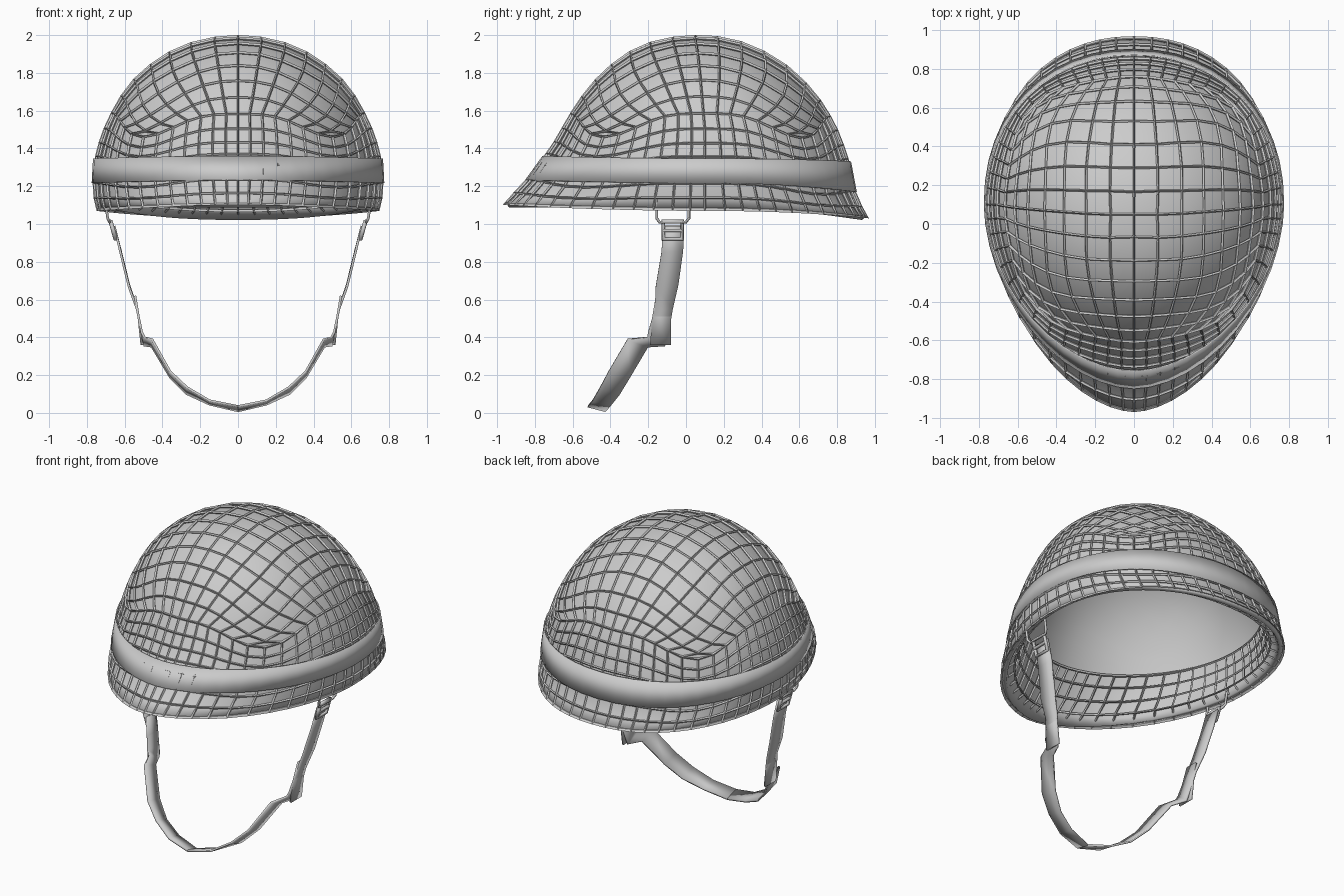
import bpy, bmesh, math
from mathutils import Vector

if "Cube" in bpy.data.objects:
    bpy.data.objects.remove(bpy.data.objects["Cube"])

# Helmet levels, crown to rim: side x, front y, back y, front z, side z, back z, centre y
LEVELS = [Vector(v) for v in (
    (0, .05, .05, 1.984, 1.984, 1.984, .05),
    (.165, -.11, .21, 1.968, 1.968, 1.972, .05),
    (.325, -.26, .37, 1.918, 1.915, 1.92, .06),
    (.46, -.39, .53, 1.83, 1.83, 1.825, .07),
    (.57, -.50, .66, 1.72, 1.725, 1.70, .08),
    (.645, -.585, .74, 1.60, 1.605, 1.585, .09),
    (.70, -.65, .795, 1.49, 1.49, 1.48, .10),
    (.733, -.71, .835, 1.39, 1.385, 1.37, .10),
    (.75, -.775, .865, 1.31, 1.29, 1.27, .10),
    (.752, -.855, .893, 1.20, 1.185, 1.13, .10),
    (.742, -.955, .955, 1.11, 1.085, 1.04, .10))]
RIM = len(LEVELS) - 1
CAP = 5.2   # level at which the square top patch of the net ends


def level(s):
    i = min(int(s), RIM - 1)
    t = s - i
    a, b, c, d = (LEVELS[max(0, min(RIM, i + k))] for k in (-1, 0, 1, 2))
    return .5 * (2*b + (c - a)*t + (2*a - 5*b + 4*c - d)*t*t + (3*b - a - 3*c + d)*t**3)


def surface(s, c, n, out=0.0):
    """Point on the helmet; (c, n) is the plan direction, s beyond RIM folds inside."""
    if s > RIM:
        out -= .055 * min(1, (s - RIM) / .5)
        s = 2 * RIM - s
    x, yf, yb, zf, zs, zb, cy = level(s)
    k = (s / RIM) ** 2
    p = 2 - .25 * k if n < 0 else 2 + .2 * k
    px = math.copysign(abs(c) ** (2 / p), c)
    py = math.copysign(abs(n) ** (2 / p), n)
    ry, rz = (cy - yf, zf) if n < 0 else (yb - cy, zb)
    return Vector(((x + out) * px, cy + (ry + out) * py, zs * c * c + rz * n * n))


def new_object(name, bm, smooth=False):
    me = bpy.data.meshes.new(name)
    bm.to_mesh(me)
    bm.free()
    ob = bpy.data.objects.new(name, me)
    bpy.context.collection.objects.link(ob)
    for f in me.polygons:
        f.use_smooth = smooth
    return ob


def dome(name, rows, smooth):
    bm = bmesh.new()
    bmesh.ops.create_grid(bm, x_segments=14, y_segments=14, size=1)
    # square patch to disc
    for v in bm.verts:
        u, w = v.co.x, v.co.y
        v.co = (u * math.sqrt(1 - w*w/2), w * math.sqrt(1 - u*u/2), 0)
    # rings down to the rim
    edges = [e for e in bm.edges if e.is_boundary]
    for s in rows:
        geom = bmesh.ops.extrude_edge_only(bm, edges=edges)["geom"]
        for v in geom:
            if isinstance(v, bmesh.types.BMVert):
                v.co = v.co.normalized() * (s / CAP)
        edges = [e for e in geom if isinstance(e, bmesh.types.BMEdge) and e.is_boundary]
    # wrap onto the helmet, letting the patch corners hang lower
    for v in bm.verts:
        r = v.co.length
        d = v.co / r if r > 1e-6 else Vector((1, 0, 0))
        s = r * CAP
        fade = r ** 3 if r < 1 else max(0, (RIM - s) / (RIM - CAP))
        v.co = surface(s + 1.1 * fade * (2 * d.x * d.y) ** 4, d.x, d.y)
    bmesh.ops.recalc_face_normals(bm, faces=bm.faces)
    bm.faces.ensure_lookup_table()
    if max(bm.faces, key=lambda f: f.calc_center_median().z).normal.z < 0:
        bmesh.ops.reverse_faces(bm, faces=bm.faces)
    return new_object(name, bm, smooth)


def solidify(ob, thickness, offset):
    m = ob.modifiers.new("thickness", 'SOLIDIFY')
    m.thickness, m.offset = thickness, offset


def strip(name, pairs, closed=False):
    bm = bmesh.new()
    vs = [(bm.verts.new(a), bm.verts.new(b)) for a, b in pairs]
    for p, q in zip(vs, vs[1:] + vs[:1] if closed else vs[1:]):
        bm.faces.new((p[0], p[1], q[1], q[0]))
    bmesh.ops.recalc_face_normals(bm, faces=bm.faces)
    ob = new_object(name, bm)
    bpy.context.view_layer.objects.active = ob
    bpy.ops.object.select_all(action='DESELECT')
    ob.select_set(True)
    bpy.ops.object.shade_smooth_by_angle(angle=math.radians(30))
    return ob


def wire(name, pts, radius, closed=False):
    cu = bpy.data.curves.new(name, 'CURVE')
    cu.dimensions = '3D'
    cu.bevel_depth, cu.bevel_resolution = radius, 1
    sp = cu.splines.new('POLY')
    sp.points.add(len(pts) - 1)
    for p, co in zip(sp.points, pts):
        p.co = (*co, 1)
    sp.use_cyclic_u = closed
    bpy.context.collection.objects.link(bpy.data.objects.new(name, cu))


# Shell
outer_rows = [5.9, 6.6, 7.3, 8.0, 8.7, 9.4, 10]
shell = dome("helmet_shell", outer_rows, True)
solidify(shell, .03, -1)

# Net over the shell, folded in under the rim
net = dome("helmet_net", outer_rows + [10.5, 11.1, 11.8, 12.5], False)
lift = net.modifiers.new("lift", 'DISPLACE')
lift.strength, lift.mid_level = .008, 0
strands = net.modifiers.new("strands", 'WIREFRAME')
strands.thickness, strands.use_even_offset, strands.use_boundary = .018, False, True

# Elastic band
ring = [(math.cos(a), math.sin(a)) for a in (2 * math.pi * i / 48 for i in range(48))]
band = strip("elastic_band", [(surface(7.4, c, n, .022), surface(8.7, c, n, .018))
                              for c, n in ring], True)
solidify(band, .008, 0)

# Chin strap: x, front edge (y, z), back edge (y, z)
strap_half = [
    (.655, -.12, .99, -.01, .99), (.622, -.13, .85, -.015, .86),
    (.578, -.16, .67, -.04, .68), (.535, -.165, .55, -.07, .55),
    (.51, -.20, .43, -.09, .43), (.495, -.205, .40, -.11, .355),
    (.455, -.31, .39, -.20, .35), (.36, -.41, .22, -.295, .19),
    (.27, -.455, .135, -.35, .10), (.15, -.495, .065, -.395, .045),
    (0, -.52, .035, -.425, .01)]
strap_tail = [(.545, -.16, .62, -.08, .62), (.525, -.18, .50, -.08, .50),
              (.51, -.19, .36, -.08, .36)]
for side, word in ((1, "left"), (-1, "right")):
    for name, rows in (("chin_strap_", strap_half), ("strap_tail_", strap_tail)):
        ob = strip(name + word, [((side * x, a, b), (side * x, c, d)) for x, a, b, c, d in rows])
        solidify(ob, .012, 0)
    # Wire hanger and buckle
    wire("hanger_" + word, [(side * x, y, z) for x, y, z in (
        (.705, -.155, 1.14), (.69, -.155, 1.03), (.68, -.14, 1.01),
        (.68, 0, 1.01), (.69, .015, 1.03), (.705, .015, 1.14))], .008)
    wire("buckle_frame_" + word, [(side * x, y, z) for x, y, z in (
        (.675, -.12, 1.015), (.675, -.02, 1.015), (.648, -.02, .92), (.648, -.12, .92))], .012, True)
    wire("buckle_bar_" + word, [(side * .666, -.12, .965), (side * .666, -.02, .965)], .010)
